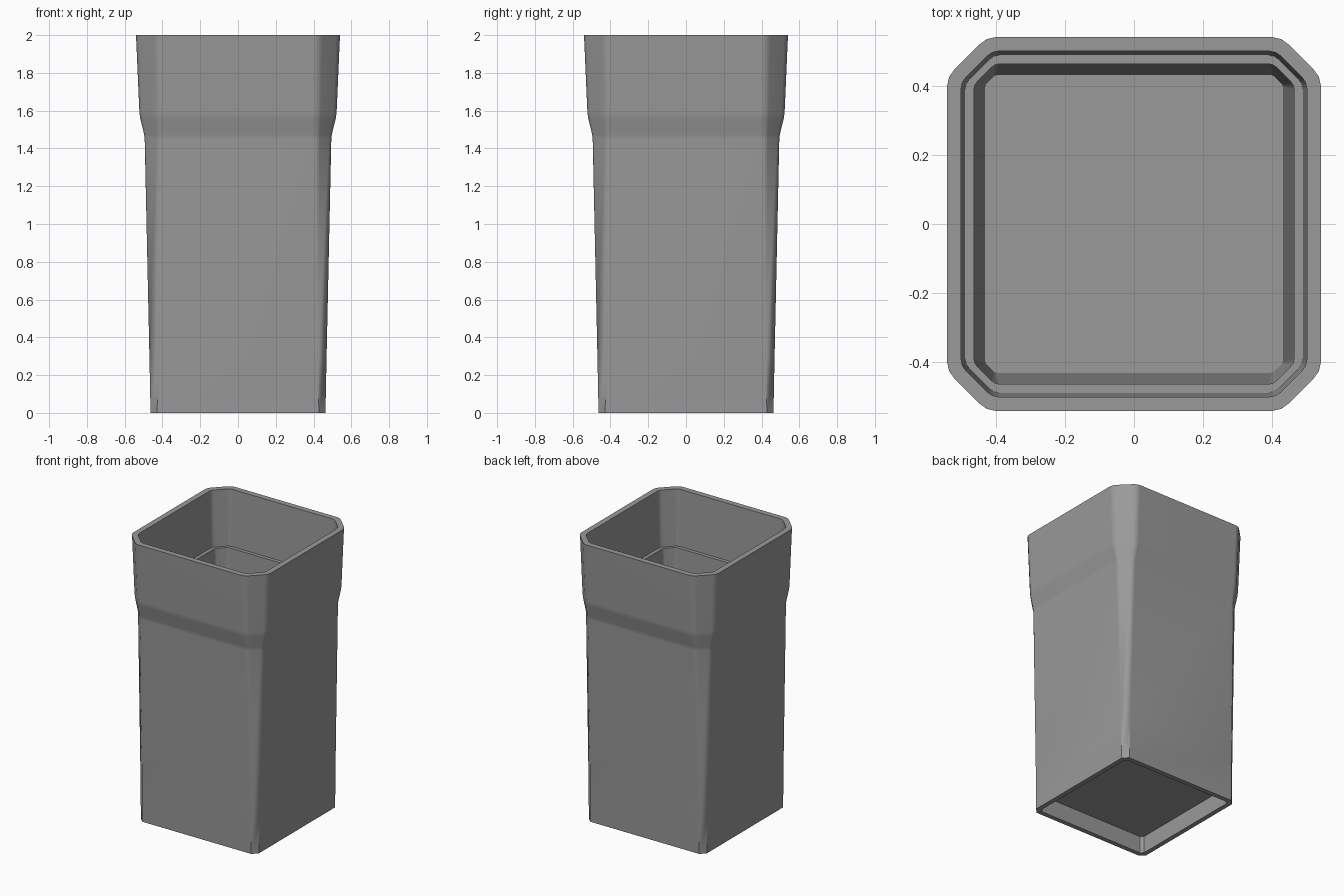
import bpy
import bmesh

if "Cube" in bpy.data.objects:
    bpy.data.objects.remove(bpy.data.objects["Cube"])

grey = bpy.data.materials.new("plain_grey")
grey.diffuse_color = (0.32, 0.32, 0.32, 1)
grey.use_nodes = True
grey.node_tree.nodes["Principled BSDF"].inputs["Base Color"].default_value = grey.diffuse_color


def ring(half, cut, soft, z):
    """Square outline with cut corners; soft (0 to 1) rounds both ends of each cut."""
    s = soft * cut
    # walk from the right side to the back side of one corner
    corner = [(half, half - cut), (half - 0.04 * s, half - cut + 0.18 * s),
              (half - 0.14 * s, half - cut + 0.32 * s)]
    corner += [(y, x) for x, y in reversed(corner)]
    points = []
    for _ in range(4):
        points += corner
        corner = [(-y, x) for x, y in corner]
    return [(x, y, z) for x, y in points]


# Sections from the floor of the base recess, over the outside, down to the inner floor:
# half width, corner cut, corner softness, height
sections = [
    (0.43, 0.018, 0, 0.12),     # base recess
    (0.43, 0.018, 0, 0.0),
    (0.463, 0.035, 0, 0.0),     # outer wall
    (0.469, 0.045, 0, 0.30),
    (0.494, 0.09, 1, 1.45),
    (0.497, 0.093, 1, 1.475),   # flare to the collar
    (0.518, 0.118, 1, 1.56),
    (0.522, 0.122, 1, 1.59),
    (0.54, 0.14, 1, 2.0),       # rim
    (0.50, 0.11, 1, 2.0),
    (0.488, 0.10, 1, 1.60),     # inner ledge
    (0.463, 0.075, 1, 1.60),
    (0.43, 0.032, 0.6, 0.15),   # inner floor
]

bm = bmesh.new()
rings = [[bm.verts.new(p) for p in ring(*s)] for s in sections]
count = len(rings[0])
for low, high in zip(rings, rings[1:]):
    for i in range(count):
        j = (i + 1) % count
        bm.faces.new((low[i], low[j], high[j], high[i]))
bm.faces.new(list(reversed(rings[0])))
bm.faces.new(rings[-1])
bmesh.ops.remove_doubles(bm, verts=bm.verts, dist=0.0005)
bmesh.ops.recalc_face_normals(bm, faces=bm.faces)

mesh = bpy.data.meshes.new("planter_pot")
bm.to_mesh(mesh)
bm.free()
mesh.materials.append(grey)
pot = bpy.data.objects.new("planter_pot", mesh)
bpy.context.collection.objects.link(pot)

# Smooth walls with crisp rim, ledge and base edges
bpy.context.view_layer.objects.active = pot
pot.select_set(True)
bpy.ops.object.shade_smooth_by_angle(angle=0.52)
weighted = pot.modifiers.new("even_shading", 'WEIGHTED_NORMAL')
weighted.keep_sharp = True
